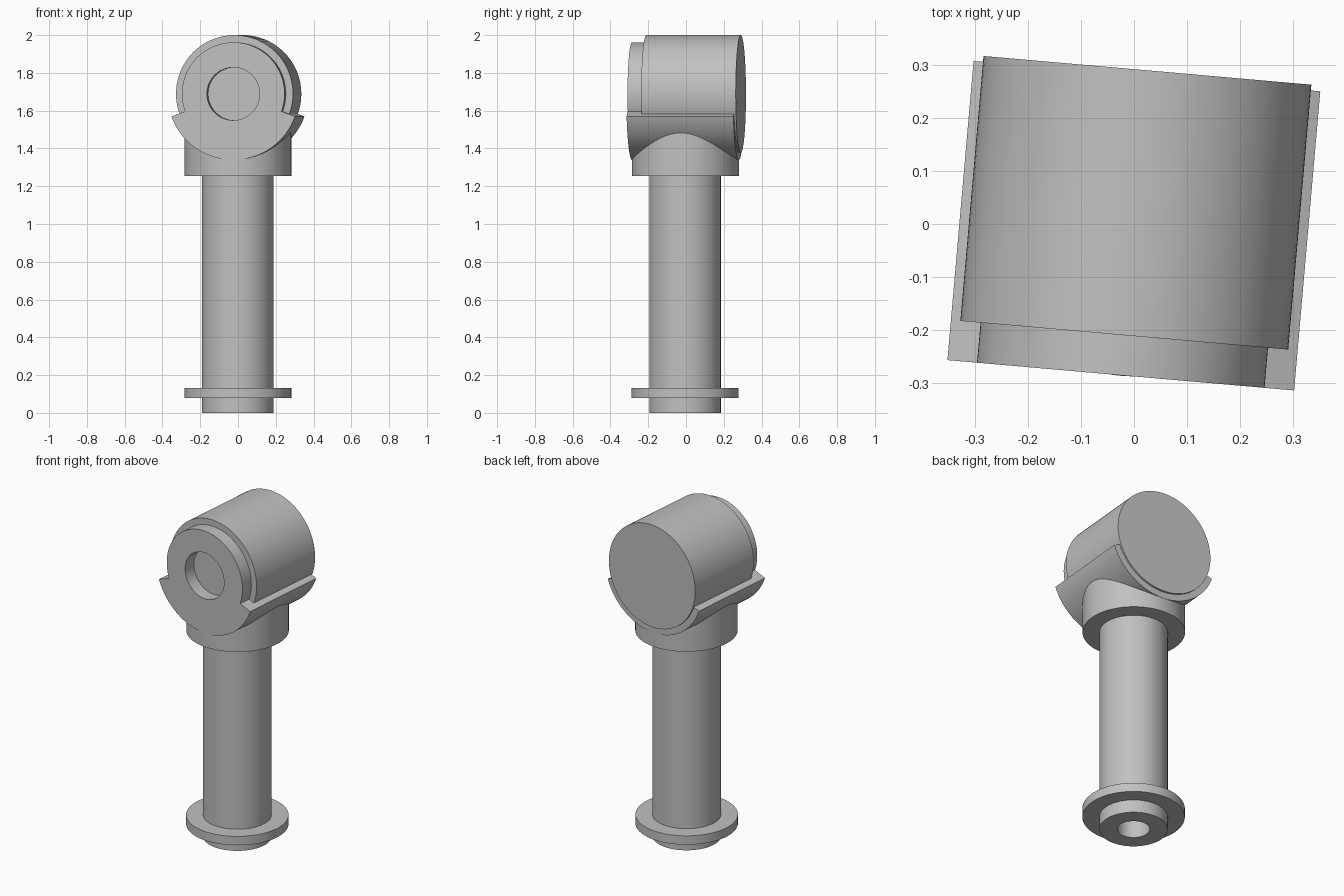
import bpy, bmesh
from math import cos, sin, radians

if "Cube" in bpy.data.objects:
    bpy.data.objects.remove(bpy.data.objects["Cube"])

grey = bpy.data.materials.new("plain grey")
grey.use_nodes = True
GREY = (0.53, 0.53, 0.53, 1)
grey.diffuse_color = GREY
grey.node_tree.nodes["Principled BSDF"].inputs["Base Color"].default_value = GREY

FULL_TURN = [i * 3.75 for i in range(96)]


def lathe(name, profile, angles=FULL_TURN, location=(0, 0, 0), rotation=(0, 0, 0)):
    """Turn a profile about local z; profile(step) gives (radius, z) points."""
    bm = bmesh.new()
    rings = []
    for step, a in enumerate(angles):
        c, s = cos(radians(a)), sin(radians(a))
        rings.append([bm.verts.new((r * c, r * s, z)) for r, z in profile(step)])
    for ring, following in zip(rings, rings[1:] + rings[:1]):
        for k in range(len(ring) - 1):
            bm.faces.new((ring[k], following[k], following[k + 1], ring[k + 1]))
    bmesh.ops.remove_doubles(bm, verts=bm.verts, dist=1e-5)
    bmesh.ops.recalc_face_normals(bm, faces=bm.faces)
    mesh = bpy.data.meshes.new(name)
    bm.to_mesh(mesh)
    bm.free()
    mesh.materials.append(grey)
    obj = bpy.data.objects.new(name, mesh)
    bpy.context.collection.objects.link(obj)
    obj.location = location
    obj.rotation_euler = rotation
    bpy.ops.object.select_all(action="DESELECT")
    obj.select_set(True)
    bpy.context.view_layer.objects.active = obj
    bpy.ops.object.shade_smooth_by_angle(angle=radians(30))
    return obj


def disc(radius, low, high):
    return lambda step: [(0, low), (radius, low), (radius, high), (0, high)]


# Upright: hollow stem, foot flange and the collar under the head
BASE = (-0.001, -0.005, 0)
BORE, STEM = 0.09, 0.189
lathe("stem", lambda step: [(0, 1.25), (BORE, 1.25), (BORE, 0), (STEM, 0),
                            (STEM, 1.3), (0, 1.3)], location=BASE)
lathe("foot_flange", lambda step: [(STEM - 0.01, 0.078), (0.283, 0.078),
                                   (0.283, 0.132), (STEM - 0.01, 0.132)], location=BASE)
lathe("collar", lambda step: [(STEM - 0.01, 1.255), (0.283, 1.255),
                              (0.283, 1.486), (0, 1.486)], location=(-0.001, -0.003, 0))

# Head: lies along y and is turned slightly about the vertical
HEAD = dict(location=(0, 0, 1.689), rotation=(radians(-90), 0, radians(-5)))
lathe("drum", disc(0.311, -0.211, 0.2915), **HEAD)

# Cradle with front boss: wider over the lower sector, with a recess in front
lower = [20 + i * 2.5 for i in range(57)]
upper = [160 + i * 2.5 for i in range(89)]


def cradle_profile(step):
    outer = 0.35 if step < len(lower) else 0.2727
    return [(0, -0.2115), (0.14, -0.2115), (0.14, -0.287),
            (outer, -0.287), (outer, 0.2805), (0, 0.2805)]


lathe("cradle_and_boss", cradle_profile, lower + upper, **HEAD)
